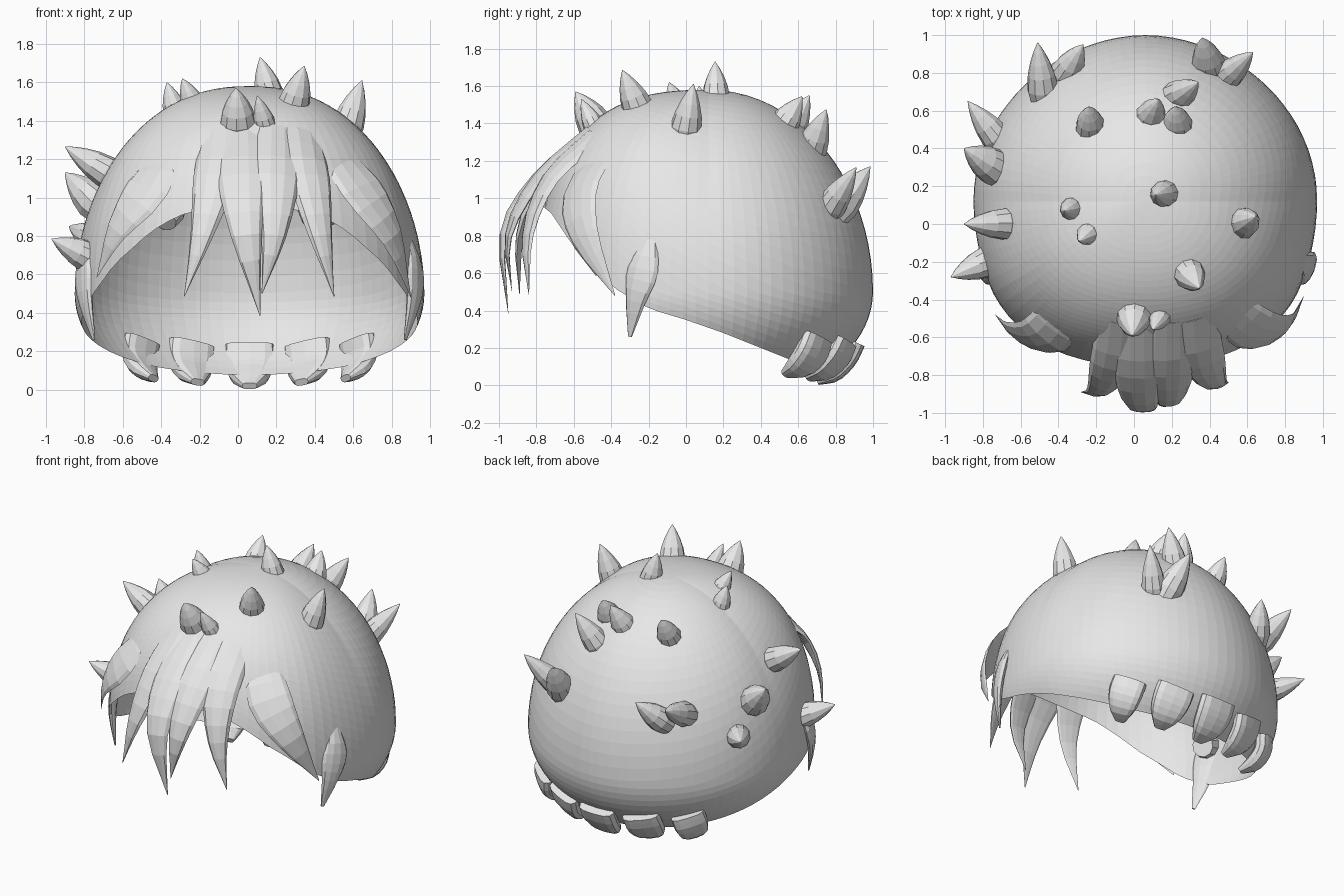
import bpy, math
from mathutils import Vector

if "Cube" in bpy.data.objects:
    bpy.data.objects.remove(bpy.data.objects["Cube"])

mat = bpy.data.materials.new("light_grey")
mat.diffuse_color = (0.8, 0.8, 0.8, 1)
mat.use_nodes = True
mat.node_tree.nodes["Principled BSDF"].inputs["Base Color"].default_value = mat.diffuse_color
CX, CY, CZ = 0.06, 0.12, 0.5


def make(name, verts, faces):
    me = bpy.data.meshes.new(name)
    me.from_pydata([tuple(v) for v in verts], [], faces)
    me.materials.append(mat)
    ob = bpy.data.objects.new(name, me)
    bpy.context.collection.objects.link(ob)
    return ob


def lerp_table(table, x):
    if x <= table[0][0]:
        return table[0][1]
    for (a, u), (b, v) in zip(table, table[1:]):
        if x <= b:
            return u + (v - u) * (x - a) / (b - a)
    return table[-1][1]


def spline(vals, t):
    """Catmull-Rom through evenly spaced values, t in 0..1"""
    n = len(vals) - 1
    i = min(int(t * n), n - 1)
    f = t * n - i
    p1, p2 = vals[i], vals[i + 1]
    p0 = vals[i - 1] if i else p1 * 2 - p2
    p3 = vals[i + 2] if i + 2 <= n else p2 * 2 - p1
    return (p1 * 2 + (p2 - p0) * f + (p0 * 2 - p1 * 5 + p2 * 4 - p3) * f * f
            + (p1 * 3 - p0 - p2 * 3 + p3) * f ** 3) * 0.5


def loft(name, pts, widths, outer, inner, steps=9, sides=10, power=1.0):
    """Tapered strand along a path: widths across, outer/inner depth"""
    pts = [Vector(p) for p in pts]
    verts, faces = [], []
    for k in range(steps + 1):
        t = k / steps
        p = spline(pts, t)
        tan = (spline(pts, min(1, t + 0.02)) - spline(pts, max(0, t - 0.02))).normalized()
        out = Vector((p.x - CX, p.y - CY, 0.25 if power == 1 else -0.3))
        out = (out - tan * out.dot(tan)).normalized()
        side = tan.cross(out)
        w = max(0.002, spline(widths, t))
        s = min(1, w / max(widths) * 1.3)
        for j in range(sides):
            a = 2 * math.pi * j / sides
            ca, sa = math.cos(a), math.sin(a)
            ca = math.copysign(abs(ca) ** power, ca)
            sa = math.copysign(abs(sa) ** power, sa)
            verts.append(p + side * (w * ca) + out * (sa * (outer if sa > 0 else inner) * s))
    for k in range(steps):
        for j in range(sides):
            a, b = k * sides + j, k * sides + (j + 1) % sides
            faces.append((a, b, b + sides, a + sides))
    faces.append(tuple(range(sides - 1, -1, -1)))
    faces.append(tuple(range(steps * sides, (steps + 1) * sides)))
    return make(name, verts, faces)


# Hair cap: open dome, fuller at the front, trimmed along a sloping rim
RIM = [(-0.82, 1.0), (-0.72, 0.92), (-0.6, 0.74), (-0.4, 0.53), (-0.2, 0.41), (0, 0.35),
       (0.2, 0.28), (0.4, 0.2), (0.6, 0.12), (0.8, 0.06)]


def dome(a, t):
    ca, sa = math.cos(a), math.sin(a)
    front = max(0, -sa)
    q = 2 + 0.3 * min(1, front * 2) - 0.07 * max(0, sa)
    plan = (abs(ca) ** q + abs(sa) ** q) ** (-1 / q)
    e = 2 / (2 + 0.6 * front) if t < math.pi / 2 else 1
    r = math.sin(t) ** e * plan
    c = math.cos(t)
    z = CZ + (1.08 * c ** e if c > 0 else 0.6 * c)
    return Vector((CX + 0.91 * r * ca, CY + (0.88 + 0.035 * front) * r * sa, z))


SEG, RINGS = 80, 30
verts, faces = [Vector((CX, CY, CZ + 1.08))], []
for i in range(SEG):
    a = 2 * math.pi * i / SEG
    lo, hi = 0.3, math.pi - 0.01
    for _ in range(30):
        mid = (lo + hi) / 2
        p = dome(a, mid)
        if p.z > lerp_table(RIM, p.y):
            lo = mid
        else:
            hi = mid
    verts += [dome(a, lo * k / RINGS) for k in range(1, RINGS + 1)]
for i in range(SEG):
    a, b = 1 + i * RINGS, 1 + (i + 1) % SEG * RINGS
    faces.append((0, a, b))
    faces += [(a + k, a + k + 1, b + k + 1, b + k) for k in range(RINGS - 1)]
make("hair_cap", verts, faces)

# Fringe strands growing out of the cap and hanging over the front
FRINGE = [
    ([(-0.08, -0.5, 1.35), (-0.12, -0.74, 1.1), (-0.19, -0.88, 0.8), (-0.28, -0.89, 0.485)], [0.11, 0.115, 0.06, 0]),
    ([(0.02, -0.5, 1.35), (0.02, -0.79, 1.1), (0.045, -0.965, 0.8), (0.115, -0.95, 0.385)], [0.11, 0.125, 0.08, 0]),
    ([(0.2, -0.5, 1.35), (0.2, -0.78, 1.1), (0.185, -0.94, 0.8), (0.125, -0.93, 0.5)], [0.11, 0.12, 0.065, 0]),
    ([(0.33, -0.48, 1.33), (0.37, -0.72, 1.1), (0.43, -0.84, 0.8), (0.5, -0.84, 0.485)], [0.11, 0.115, 0.065, 0]),
]
for i, (path, w) in enumerate(FRINGE):
    loft(f"fringe_strand_{i + 1}", path, w, 0.04, 0.012)

# Swept strands beside the fringe
loft("swept_strand_left", [(-0.34, -0.41, 1.28), (-0.47, -0.585, 1.05), (-0.63, -0.575, 0.83),
                           (-0.735, -0.48, 0.585)], [0.1, 0.14, 0.08, 0], 0.03, 0.012)
loft("swept_strand_right", [(0.46, -0.41, 1.28), (0.64, -0.56, 1.05), (0.8, -0.54, 0.8),
                            (0.9, -0.38, 0.48)], [0.1, 0.14, 0.09, 0], 0.03, 0.012)

# Side locks in front of the ears
for s, label in ((1, "right"), (-1, "left")):
    loft(f"side_lock_{label}", [(CX + s * x, y, z) for x, y, z in
         ((0.82, -0.18, 0.82), (0.86, -0.23, 0.62), (0.85, -0.27, 0.45), (0.81, -0.3, 0.26))],
         [0.02, 0.09, 0.06, 0.012], 0.03, 0.025)

# Broad blunt claws along the nape
for i, (dx, top, tipx, tip, w) in enumerate((
        (-0.56, (0.7, 0.26), -0.5, (0.53, 0.06), 0.11), (-0.3, (0.85, 0.24), -0.27, (0.65, 0.04), 0.125),
        (0, (0.91, 0.23), 0, (0.7, 0.02), 0.13),
        (0.3, (0.85, 0.24), 0.27, (0.65, 0.04), 0.125), (0.56, (0.7, 0.26), 0.5, (0.53, 0.06), 0.11))):
    a, b = Vector((CX + dx, *top)), Vector((CX + tipx, *tip))
    bulge = Vector((dx * 0.06, 0.03, -0.015))
    loft(f"nape_claw_{i + 1}", [a, a.lerp(b, 0.35) + bulge, a.lerp(b, 0.7) + bulge, b],
         [w, w, w * 0.8, w * 0.3], 0.05, 0.045, 8, 12, 0.7)

# Spikes scattered over the cap: base, tip, radius
SPIKES = [
    ((-0.48, 0.7, 0.96), (-0.51, 0.96, 1.09), 0.085), ((-0.36, 0.8, 0.93), (-0.27, 0.95, 1.08), 0.085),
    ((-0.73, 0.46, 0.78), (-0.88, 0.65, 0.85), 0.08), ((-0.74, 0.3, 0.97), (-0.9, 0.4, 1.13), 0.1),
    ((-0.68, 0, 1.13), (-0.9, 0, 1.265), 0.085), ((-0.78, -0.2, 0.69), (-0.97, -0.28, 0.785), 0.085),
    ((-0.23, 0.52, 1.38), (-0.24, 0.62, 1.53), 0.08), ((0.08, 0.56, 1.37), (0.13, 0.66, 1.55), 0.085),
    ((0.22, 0.67, 1.26), (0.34, 0.75, 1.475), 0.085), ((0.23, 0.52, 1.39), (0.22, 0.62, 1.545), 0.085),
    ((0.4, 0.82, 0.95), (0.36, 0.985, 1.17), 0.095), ((0.48, 0.77, 0.95), (0.63, 0.91, 1.165), 0.08),
    ((0.16, 0.16, 1.55), (0.115, 0.155, 1.73), 0.075), ((-0.33, 0.08, 1.46), (-0.37, 0.07, 1.6), 0.065),
    ((-0.24, -0.05, 1.5), (-0.29, -0.09, 1.62), 0.065), ((0.57, 0.0, 1.37), (0.645, 0.04, 1.61), 0.085),
    ((0.29, -0.26, 1.49), (0.345, -0.34, 1.685), 0.085), ((0.0, -0.49, 1.4), (-0.01, -0.59, 1.57), 0.095),
    ((0.14, -0.49, 1.38), (0.1, -0.56, 1.53), 0.06),
]
SIDES = 10
RADII = [(0, 0.85), (0.25, 1), (0.48, 0.86), (0.68, 0.62), (0.85, 0.34), (1, 0.02)]
for i, (b, t, rad) in enumerate(SPIKES):
    b, t = Vector(b), Vector(t)
    axis = (t - b).normalized()
    b -= axis * 0.07
    u = axis.orthogonal().normalized()
    v = axis.cross(u)
    verts = [b.lerp(t, f) + (u * math.cos(a) + v * math.sin(a)) * rad * r
             for f, r in RADII for a in (2 * math.pi * j / SIDES for j in range(SIDES))]
    faces = [(k * SIDES + j, k * SIDES + (j + 1) % SIDES, (k + 1) * SIDES + (j + 1) % SIDES, (k + 1) * SIDES + j)
             for k in range(len(RADII) - 1) for j in range(SIDES)]
    faces += [tuple(range(SIDES - 1, -1, -1)), tuple(range(len(verts) - SIDES, len(verts)))]
    make(f"spike_{i + 1}", verts, faces)
